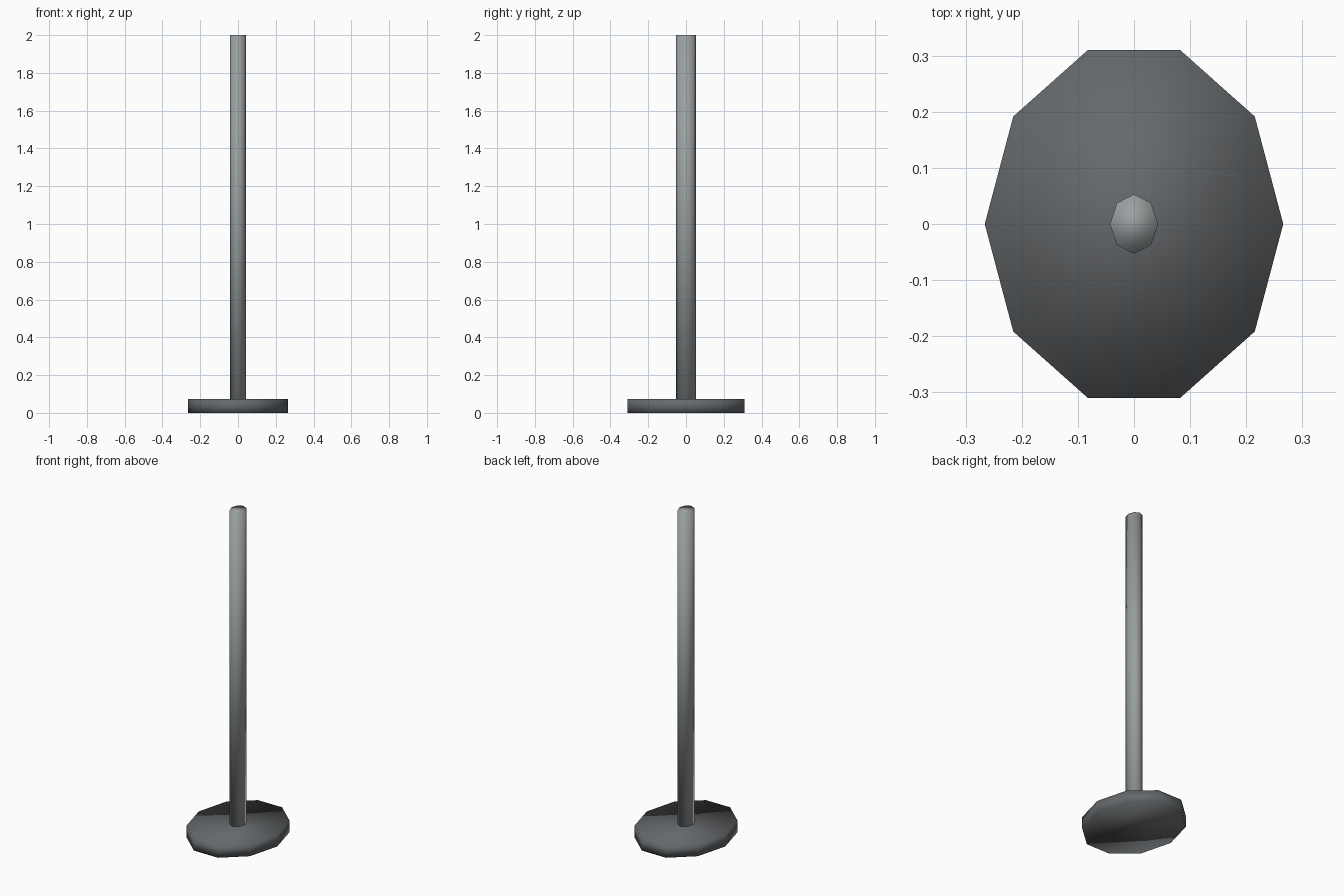
import bpy
from math import pi

cube = bpy.data.objects.get("Cube")
if cube:
    bpy.data.objects.remove(cube, do_unlink=True)


def make_material(name, color):
    mat = bpy.data.materials.new(name)
    mat.use_nodes = True
    mat.diffuse_color = color
    mat.node_tree.nodes["Principled BSDF"].inputs["Base Color"].default_value = color
    return mat


def oval_prism(name, sides, rx, ry, z0, z1, mat):
    """Smooth-shaded prism with a corner on the x axis, stretched to an oval."""
    bpy.ops.mesh.primitive_cylinder_add(
        vertices=sides, radius=1, depth=z1 - z0,
        location=(0, 0, (z0 + z1) / 2), rotation=(0, 0, pi / 2))
    obj = bpy.context.object
    obj.name = name
    bpy.ops.object.transform_apply(location=False, rotation=True, scale=False)
    obj.scale = (rx, ry, 1)
    bpy.ops.object.transform_apply(location=False, rotation=False, scale=True)
    bpy.ops.object.shade_smooth()
    obj.data.materials.append(mat)
    return obj


dark_grey = make_material("dark grey", (0.13, 0.14, 0.147, 1))
light_grey = make_material("light grey", (0.32, 0.345, 0.35, 1))

# Ten-sided foot and eight-sided upright post
oval_prism("base", 10, 0.266, 0.326, 0, 0.073, dark_grey)
oval_prism("post", 8, 0.043, 0.053, 0.07, 2, light_grey)
